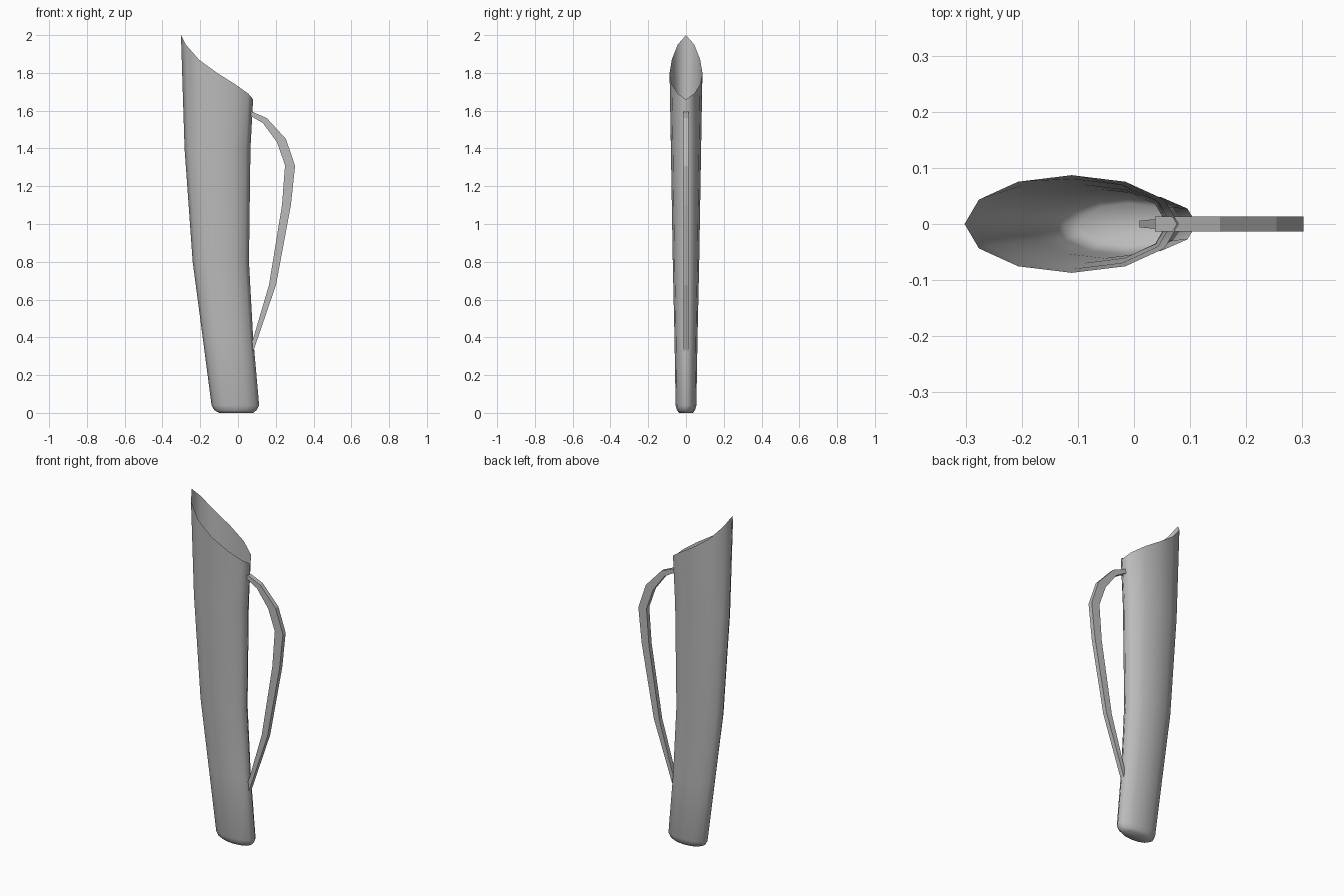
import bpy, bmesh, math

cube = bpy.data.objects.get("Cube")
if cube:
    bpy.data.objects.remove(cube)

# One plain grey for the whole jug
grey = bpy.data.materials.new("plain grey")
grey.use_nodes = True
colour = (0.5, 0.5, 0.5, 1)
grey.diffuse_color = colour
grey.node_tree.nodes["Principled BSDF"].inputs["Base Color"].default_value = colour


def finish(name, bm, smooth):
    mesh = bpy.data.meshes.new(name)
    for face in bm.faces:
        face.smooth = smooth
    bm.to_mesh(mesh)
    bm.free()
    mesh.materials.append(grey)
    obj = bpy.data.objects.new(name, mesh)
    bpy.context.collection.objects.link(obj)
    return obj


def bridge(bm, rings):
    count = len(rings[0])
    for low, high in zip(rings, rings[1:]):
        for i in range(count):
            j = (i + 1) % count
            bm.faces.new((low[i], low[j], high[j], high[i]))


# Body: open twelve-sided oval tube that leans back as it rises
SIDES = 12
# left edge, right edge, half depth, height
sections = [(-0.10, 0.08, 0.036, 0.0), (-0.125, 0.098, 0.048, 0.014),
            (-0.14, 0.112, 0.055, 0.04), (-0.187, 0.08, 0.061, 0.4),
            (-0.24, 0.058, 0.07, 0.8), (-0.283, 0.066, 0.08, 1.4)]
# Rim heights from the front tip of the spout round to the handle side
rim_heights = [1.66, 1.69, 1.74, 1.80, 1.87, 1.95, 2.0]


def oval(bm, left, right, depth, heights):
    ring = []
    for i in range(SIDES):
        a = math.tau * i / SIDES
        x = (left + right) / 2 + (right - left) / 2 * math.cos(a)
        ring.append(bm.verts.new((x, depth * math.sin(a), heights[min(i, SIDES - i)])))
    return ring


bm = bmesh.new()
rings = [oval(bm, l, r, d, [z] * 7) for l, r, d, z in sections]
rings.append(oval(bm, -0.302, 0.08, 0.087, rim_heights))
bridge(bm, rings)
bm.faces.new(rings[0][::-1])
finish("jug_body", bm, True)

# Handle: flat-sided square bar following an outer and an inner line
outer = [(0.037, 1.605), (0.078, 1.593), (0.153, 1.56), (0.254, 1.45), (0.302, 1.307),
         (0.28, 1.10), (0.201, 0.677), (0.084, 0.335), (0.01, 0.16)]
inner = [(0.037, 1.575), (0.078, 1.566), (0.132, 1.534), (0.206, 1.434), (0.249, 1.312),
         (0.233, 1.10), (0.164, 0.677), (0.084, 0.405), (0.01, 0.20)]
bm = bmesh.new()
rings = []
for k, (o, n) in enumerate(zip(outer, inner)):
    w = 0.006 if k == len(outer) - 1 else 0.013
    rings.append([bm.verts.new((x, y, z)) for (x, z), y in
                  ((o, -w), (o, w), (n, w), (n, -w))])
bridge(bm, rings)
bm.faces.new(rings[0][::-1])
bm.faces.new(rings[-1])
bmesh.ops.recalc_face_normals(bm, faces=bm.faces)
finish("handle", bm, False)
